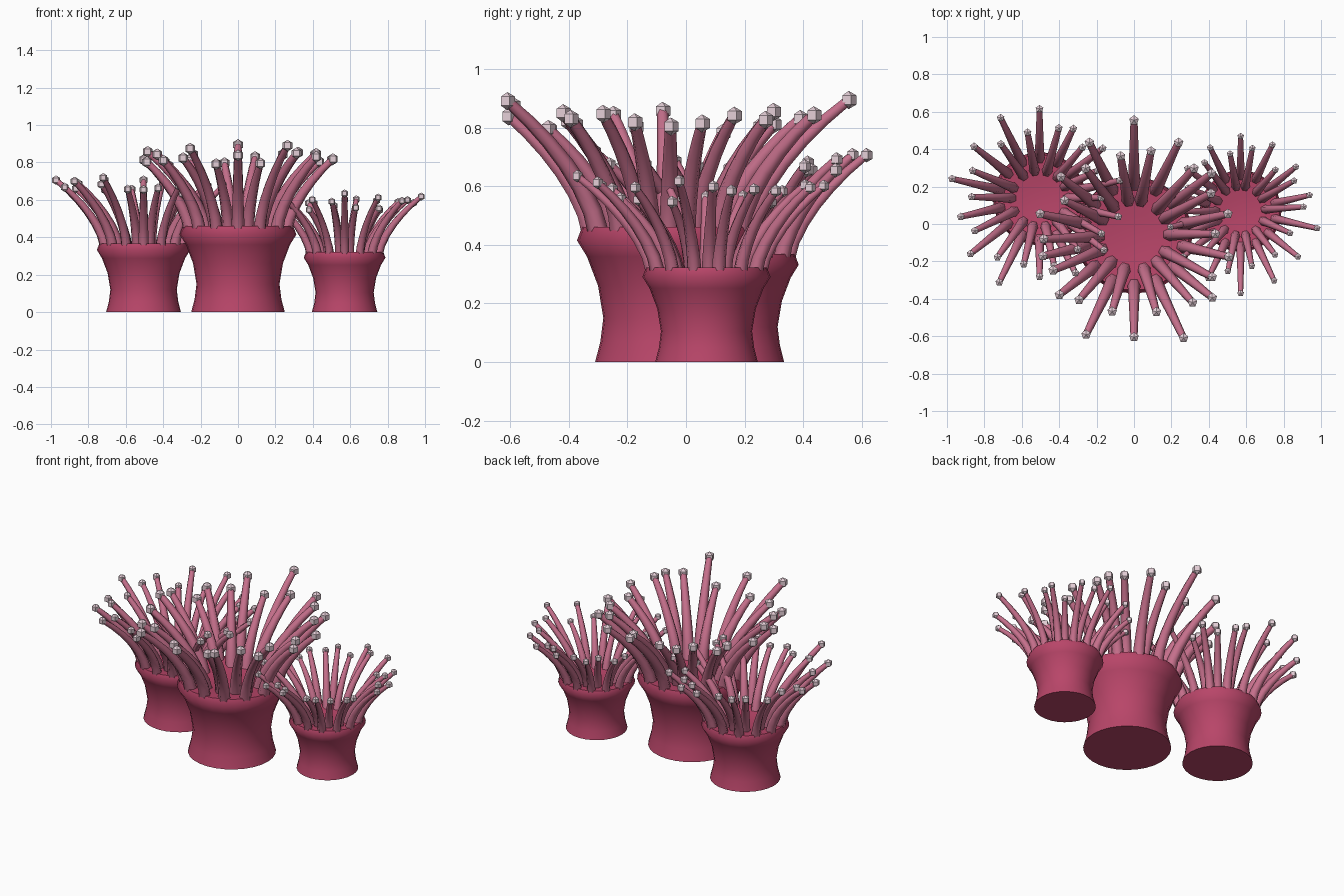
import bpy, bmesh, math, random
from mathutils import Vector, Matrix

if "Cube" in bpy.data.objects:
    bpy.data.objects.remove(bpy.data.objects["Cube"])

random.seed(4)


def material(name, rgb):
    m = bpy.data.materials.new(name)
    m.diffuse_color = (*rgb, 1)
    m.use_nodes = True
    m.node_tree.nodes["Principled BSDF"].inputs["Base Color"].default_value = m.diffuse_color
    return m


BODY = material("column_red", (0.48, 0.06, 0.14))
ARM = material("tentacle_pink", (0.56, 0.16, 0.26))
TIP = material("tip_pale", (0.78, 0.62, 0.68))


def finish(bm, name, mat, smooth):
    bmesh.ops.recalc_face_normals(bm, faces=bm.faces)
    me = bpy.data.meshes.new(name)
    bm.to_mesh(me)
    bm.free()
    me.materials.append(mat)
    ob = bpy.data.objects.new(name, me)
    bpy.context.collection.objects.link(ob)
    if smooth:
        bpy.context.view_layer.objects.active = ob
        bpy.ops.object.select_all(action='DESELECT')
        ob.select_set(True)
        bpy.ops.object.shade_smooth_by_angle(angle=math.radians(65))


def skin(bm, rings):
    """Join rings of points into a closed tube with end caps."""
    rings = [[bm.verts.new(p) for p in ring] for ring in rings]
    n = len(rings[0])
    for a, b in zip(rings, rings[1:]):
        for i in range(n):
            j = (i + 1) % n
            bm.faces.new((a[i], a[j], b[j], b[i]))
    bm.faces.new(rings[0][::-1])
    bm.faces.new(rings[-1])


def tentacle(bm, tips, centre, s, angle, r0, r1, rise):
    out = Vector((math.cos(angle), math.sin(angle), 0))
    side = Vector((-out.y, out.x, 0))
    n, rings, path = 6, [], []
    for k in range(7):
        t = k / 6
        path.append(centre + s * (out * (r0 + (r1 - r0) * t ** 1.45)
                    + Vector((0, 0, 0.43 + (rise + 0.03) * (1.15 * t - 0.15 * t * t)))))
    for k, p in enumerate(path):
        d = (path[min(k + 1, 6)] - path[max(k - 1, 0)]).normalized()
        u = side.cross(d)
        w = s * (0.036 - 0.017 * k / 6)
        rings.append([p + w * (side * math.cos(2 * math.pi * i / n) + u * math.sin(2 * math.pi * i / n))
                      for i in range(n)])
    skin(bm, rings)
    # faceted bead on the end
    bmesh.ops.create_uvsphere(tips, u_segments=5, v_segments=3, radius=0.031 * s,
                              matrix=Matrix.Translation(path[-1]))


# column outline: radius, height
PROFILE = [(0.25, 0), (0.232, 0.07), (0.222, 0.15), (0.24, 0.26), (0.278, 0.36),
           (0.312, 0.415), (0.295, 0.46), (0.2, 0.455), (0.12, 0.44)]


def anemone(name, x, y, s, reach):
    c = Vector((x, y, 0))
    bm = bmesh.new()
    skin(bm, [[c + s * Vector((r * math.cos(2 * math.pi * i / 28), r * math.sin(2 * math.pi * i / 28), z))
               for i in range(28)] for r, z in PROFILE])
    finish(bm, name + "_column", BODY, True)
    arms, tips = bmesh.new(), bmesh.new()
    step = 2 * math.pi / 14
    for k, r in enumerate(reach):
        # outer ring
        tentacle(arms, tips, c, s, math.pi / 2 + k * step, 0.262, r, 0.39 + (r - 0.56) * 0.8)
        # inner ring, between the outer ones
        r = random.uniform(0.41, 0.49)
        tentacle(arms, tips, c, s, math.pi / 2 + (k + 0.5) * step + random.uniform(-0.07, 0.07),
                 0.185, r, 0.36 + (r - 0.45) * 1.1)
    finish(arms, name + "_tentacles", ARM, True)
    finish(tips, name + "_tips", TIP, False)


# three plants, each with the reach of its outer tentacles from the back, anticlockwise
anemone("middle_anemone", 0, -0.06, 1.0,
        [.615, .55, .5, .515, .5, .51, .59, .545, .61, .535, .52, .515, .53, .55])
anemone("left_anemone", -0.505, 0.135, 0.8,
        [.6, .6, .56, .6, .54, .59, .62, .52, .55, .55, .54, .55, .54, .52])
anemone("right_anemone", 0.57, 0.07, 0.7,
        [.57, .535, .52, .55, .55, .56, .57, .63, .59, .56, .6, .54, .54, .56])
